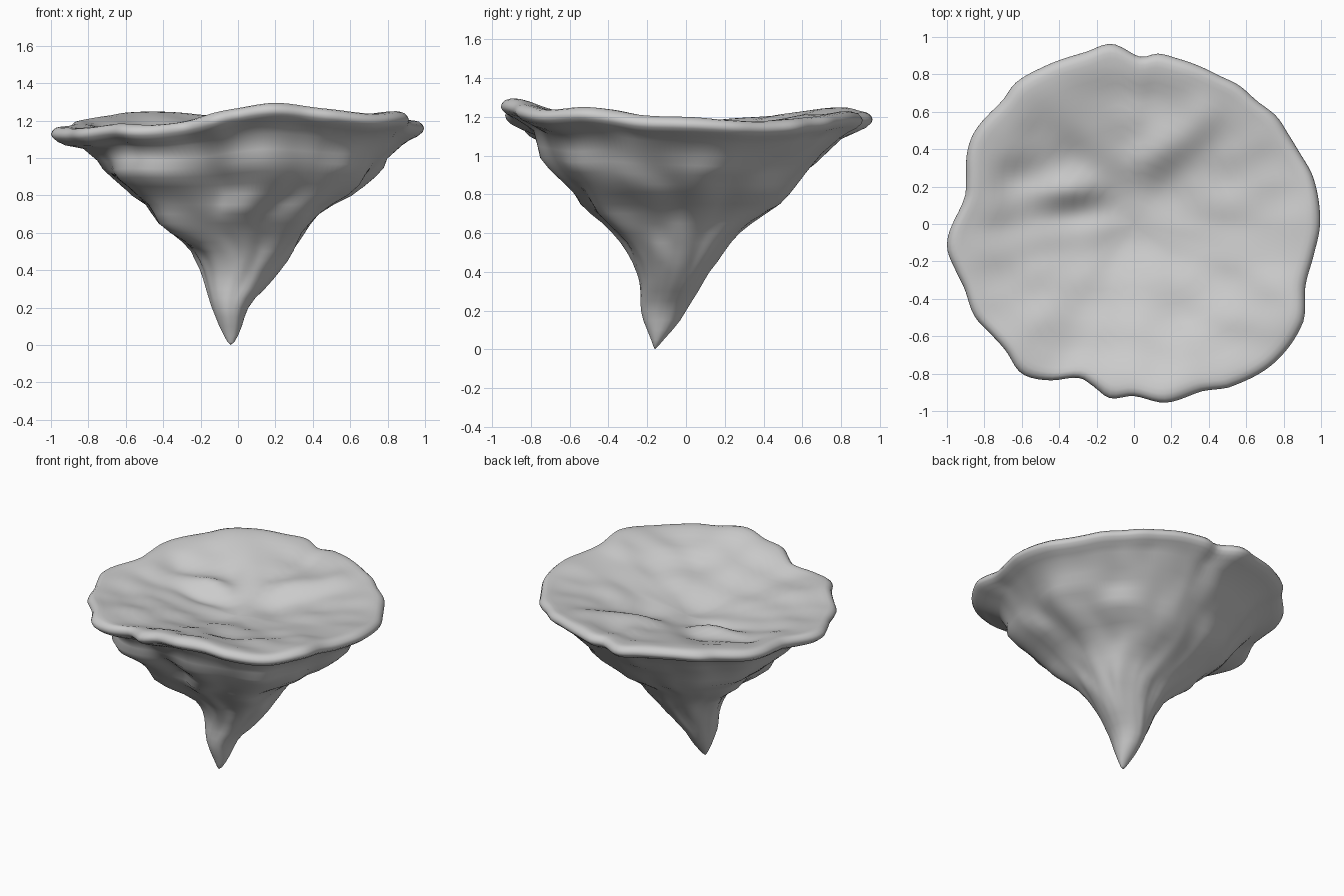
import bpy, bmesh
from math import sin, cos, pi, exp, degrees
from mathutils import Vector, noise

if "Cube" in bpy.data.objects:
    bpy.data.objects.remove(bpy.data.objects["Cube"])

N = 180

# rim outline seen from above: (angle, radius)
RIM = [(0, .995), (15, .99), (23, .965), (30, .955), (37, .955), (45, .93), (53, .93), (60, .915),
       (75, .915), (82, .92), (88, .895), (97, .97), (106, .955), (120, .97), (130, .985),
       (137, .965), (150, .985), (157, .97), (165, .93), (172, .92), (186, 1.005), (195, .985),
       (201, .97), (210, .985), (218, .965), (225, .965), (233, 1.0), (241, .955), (250, .875),
       (256, .895), (262, .94), (270, .92), (280, .97), (292, .965), (300, 1.01), (315, 1.055),
       (330, 1.045), (340, .975), (350, .975)]
# height of the rim crest: (angle, z)
CREST = [(0, 1.2), (25, 1.18), (45, 1.2), (70, 1.23), (90, 1.22), (120, 1.25), (150, 1.21),
         (185, 1.17), (210, 1.165), (225, 1.185), (240, 1.18), (255, 1.215), (270, 1.27),
         (282, 1.295), (300, 1.265), (315, 1.24), (330, 1.25), (345, 1.21)]
# underside extents: z, left x, right x, front y, back y
LEVELS = [(1.07, -.81, .86, -.79, .81), (1.0, -.74, .78, -.755, .73), (.95, -.71, .75, -.735, .68),
          (.9, -.67, .71, -.69, .62), (.85, -.62, .67, -.63, .58), (.8, -.57, .61, -.57, .54),
          (.75, -.51, .51, -.53, .48), (.7, -.465, .44, -.48, .41), (.65, -.42, .4, -.42, .34),
          (.6, -.36, .36, -.37, .28), (.55, -.30, .33, -.33, .23), (.5, -.245, .30, -.30, .19),
          (.45, -.22, .265, -.275, .155), (.4, -.20, .225, -.255, .12), (.35, -.185, .185, -.24, .09),
          (.3, -.17, .14, -.235, .06), (.25, -.155, .09, -.235, .03), (.2, -.14, .055, -.232, .0),
          (.15, -.12, .035, -.22, -.03), (.1, -.1, .02, -.20, -.07), (.05, -.075, .0, -.18, -.115),
          (.015, -.055, -.02, -.168, -.145)]


def loop_value(table, deg):
    """Smooth periodic interpolation around the island."""
    deg %= 360
    n = len(table)
    i = max(k for k in range(n) if table[k][0] <= deg)
    a0, b = table[i]
    c = table[(i + 1) % n][1]
    a1 = table[i + 1][0] if i + 1 < n else 360
    a, d = table[i - 1][1], table[(i + 2) % n][1]
    t = (deg - a0) / (a1 - a0)
    return b + .5 * t * (c - a + t * (2 * a - 5 * b + 4 * c - d + t * (3 * (b - c) + d - a)))


def bump(x, y, cx, cy, sx, sy, turn=0):
    dx, dy = x - cx, y - cy
    u, v = dx * cos(turn) + dy * sin(turn), dy * cos(turn) - dx * sin(turn)
    return exp(-(u / sx) ** 2 - (v / sy) ** 2)


def ground(x, y):
    """Height of the shallow, stepped ground relative to the rim."""
    z = -.13 * bump(x, y, -.03, -.03, .6, .55)
    z += .03 * bump(x, y, -.3, .19, .2, .07, .15) - .025 * bump(x, y, -.35, .04, .3, .08, .2)
    z -= .04 * bump(x, y, -.5, .3, .25, .1, .35)
    z += .03 * bump(x, y, .12, .37, .25, .1, .3) - .02 * bump(x, y, .2, .18, .25, .1, .4)
    return z + .03 * noise.noise(Vector((x * 4, y * 5, 3)))


def flank(deg, z, at, wide, height, tall):
    """Weight of a bulge or gully on the underside."""
    return exp(-((deg - at) / wide) ** 2 - ((z - height) / tall) ** 2)


angles = [2 * pi * i / N for i in range(N)]
rim = [loop_value(RIM, degrees(a)) for a in angles]
crest = [loop_value(CREST, degrees(a)) for a in angles]
rings = []

# top ground, from the middle outwards
for s in (.03, .08, .13, .18, .24, .3, .36, .42, .48, .54, .6, .66, .72, .78, .83, .88, .92, .95):
    f = min(1, s / .9) ** 2
    ring = []
    for a, r, c in zip(angles, rim, crest):
        x, y = r * s * cos(a), r * s * sin(a)
        edge = min(1, (1 - s) / .25)
        ring.append((x, y, 1.19 * (1 - f) + c * f + ground(x, y) * edge))
    rings.append(ring)

# rounded lip
for s, dz in ((.975, -.008), (.993, -.024), (1, -.042), (.992, -.06), (.965, -.082), (.925, -.1)):
    rings.append([(r * s * cos(a), r * s * sin(a), c + dz)
                  for a, r, c in zip(angles, rim, crest)])

# craggy underside
for z, xl, xr, yf, yb in LEVELS:
    cx, cy, rx, ry = (xl + xr) / 2, (yf + yb) / 2, (xr - xl) / 2, (yb - yf) / 2
    follow = max(0, (z - .75) / .4)
    ring = []
    for a, r, c in zip(angles, rim, crest):
        d, deg = Vector((cos(a), sin(a), 0)), degrees(a)
        rough = min(1, z * 2, (1.15 - z) * 4)
        k = 1 + .06 * rough * noise.noise(Vector((d.x * 2.2, d.y * 2.2, z * 2.2)))
        k += .045 * rough * noise.noise(Vector((d.x * 3, d.y * 3, z * 9 + 5)))
        # gully on the front, between overhanging shoulders at the front corners
        k -= .1 * flank(deg, z, 258, 12, .88, .18)
        k += .33 * flank(deg, z, 228, 17, .62, .1) + .15 * flank(deg, z, 226, 22, .85, .16)
        k += .2 * flank(deg, z, 315, 18, .64, .11) + .08 * flank(deg, z, 315, 22, .85, .16)
        k *= 1 + (r / .96 - 1) * follow * .6
        ring.append((cx + rx * k * d.x, cy + ry * k * d.y, z + (c - 1.2) * follow * .8))
    rings.append(ring)

bm = bmesh.new()
loops = [[bm.verts.new(p) for p in ring] for ring in rings]
for upper, lower in zip(loops, loops[1:]):
    for i in range(N):
        j = (i + 1) % N
        bm.faces.new((upper[i], lower[i], lower[j], upper[j]))
middle = bm.verts.new((0, 0, 1.19 + ground(0, 0)))
tip = bm.verts.new((-.04, -.16, 0))
for i in range(N):
    j = (i + 1) % N
    bm.faces.new((middle, loops[0][i], loops[0][j]))
    bm.faces.new((tip, loops[-1][j], loops[-1][i]))
bmesh.ops.recalc_face_normals(bm, faces=bm.faces)
for f in bm.faces:
    f.smooth = True

mesh = bpy.data.meshes.new("floating_island")
bm.to_mesh(mesh)
bm.free()
island = bpy.data.objects.new("floating_island", mesh)
bpy.context.collection.objects.link(island)
